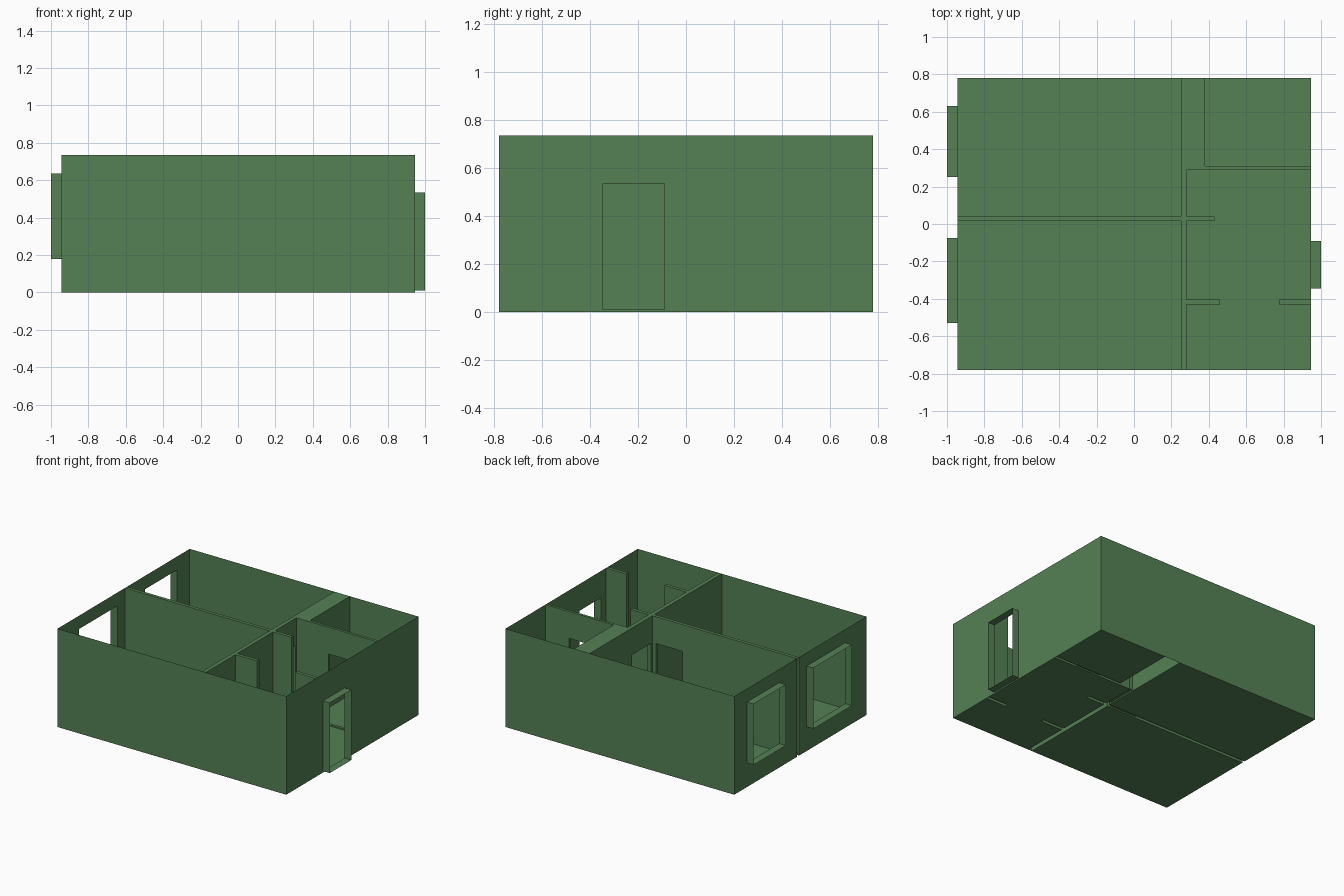
import bpy, bmesh

if "Cube" in bpy.data.objects:
    bpy.data.objects.remove(bpy.data.objects["Cube"])

H = 0.735            # wall height
DOOR = (0.01, 0.535) # door bottom and top
WIN = (0.18, 0.635)  # window bottom and top
XO, YO = 0.945, 0.78 # outer footprint

green = bpy.data.materials.new("green_plaster")
green.diffuse_color = (0.09, 0.22, 0.09, 1)
green.use_nodes = True
green.node_tree.nodes["Principled BSDF"].inputs["Base Color"].default_value = green.diffuse_color


def finish(name, bm):
    bmesh.ops.remove_doubles(bm, verts=bm.verts[:], dist=1e-4)
    me = bpy.data.meshes.new(name)
    bm.to_mesh(me)
    bm.free()
    me.materials.append(green)
    ob = bpy.data.objects.new(name, me)
    bpy.context.collection.objects.link(ob)


def face(bm, pts):
    bm.faces.new([bm.verts.new(p) for p in pts])


def wall(bm, p, q, opening=None):
    """Upright sheet from p to q; opening = (start, end, bottom, top) along x or y."""
    axis = 0 if abs(p[0] - q[0]) > 1e-6 else 1

    def panel(a, b, z0, z1):
        pa, pb = list(p), list(p)
        pa[axis], pb[axis] = a, b
        face(bm, [(*pa, z0), (*pb, z0), (*pb, z1), (*pa, z1)])

    a, b = p[axis], q[axis]
    if opening is None:
        panel(a, b, 0, H)
        return
    s, e, z0, z1 = opening
    if a > b:
        s, e = e, s
    panel(a, s, 0, H)
    panel(e, b, 0, H)
    panel(s, e, 0, z0)
    panel(s, e, z1, H)


def room(name, outline, openings):
    """Floor plus walls around a counter-clockwise outline; openings keyed by edge."""
    bm = bmesh.new()
    face(bm, [(x, y, 0) for x, y in outline])
    for i, p in enumerate(outline):
        wall(bm, p, outline[(i + 1) % len(outline)], openings.get(i))
    finish(name, bm)


def reveal(name, axis, d0, d1, s, e, z0, z1):
    """Open tube lining an opening, running along axis from d0 to d1."""
    bm = bmesh.new()
    ring = [(s, z0), (e, z0), (e, z1), (s, z1)]
    pt = (lambda d, c: (d, c[0], c[1])) if axis == 'x' else (lambda d, c: (c[0], d, c[1]))
    for i in range(4):
        a, b = ring[i], ring[(i + 1) % 4]
        face(bm, [pt(d0, a), pt(d0, b), pt(d1, b), pt(d1, a)])
    finish(name, bm)


# Openings
win_back = (0.25, 0.63, *WIN)
win_front = (-0.53, -0.075, *WIN)
entrance = (-0.345, -0.09, *DOOR)
hall_door = (0.055, 0.28, *DOOR)
link_door = (0.0, 0.22, *DOOR)
bath_door = (0.545, 0.75, *DOOR)

# Rooms
room("back_room", [(-XO, 0.04), (0.25, 0.04), (0.25, YO), (-XO, YO)],
     {0: link_door, 1: hall_door, 3: win_back})
room("front_room", [(-XO, -YO), (0.25, -YO), (0.25, 0.015), (-XO, 0.015)],
     {2: link_door, 3: win_front})
room("bathroom", [(0.38, 0.31), (XO, 0.31), (XO, YO), (0.38, YO)], {0: bath_door})
room("hall_and_kitchen",
     [(0.28, -YO), (XO, -YO), (XO, -0.43), (0.775, -0.43), (0.775, -0.405), (XO, -0.405),
      (XO, 0.29), (0.28, 0.29), (0.28, 0.04), (0.43, 0.04), (0.43, 0.015), (0.28, 0.015),
      (0.28, -0.405), (0.46, -0.405), (0.46, -0.43), (0.28, -0.43)],
     {5: entrance, 6: bath_door, 7: hall_door})

# Window and door linings
reveal("back_window_frame", 'x', -1, -XO, *win_back)
reveal("front_window_frame", 'x', -1, -XO, *win_front)
reveal("entrance_frame", 'x', XO, 1, *entrance)
reveal("hall_door_frame", 'x', 0.25, 0.28, *hall_door)
reveal("link_door_frame", 'y', 0.015, 0.04, *link_door)
reveal("bath_door_frame", 'y', 0.29, 0.31, *bath_door)

# Caps over the gaps between rooms, and the outer strips closing the gaps
bm = bmesh.new()
cap = [(-XO, 0.015), (0.25, 0.015), (0.25, -YO), (0.28, -YO), (0.28, -0.43), (0.46, -0.43),
       (0.46, -0.405), (0.28, -0.405), (0.28, 0.015), (0.43, 0.015), (0.43, 0.04), (0.28, 0.04),
       (0.28, 0.29), (XO, 0.29), (XO, 0.31), (0.38, 0.31), (0.38, YO), (0.25, YO),
       (0.25, 0.04), (-XO, 0.04)]
stub = [(0.775, -0.43), (XO, -0.43), (XO, -0.405), (0.775, -0.405)]
for outline in (cap, stub):
    face(bm, [(x, y, H) for x, y in outline])
for p, q in (((0.25, -YO), (0.28, -YO)), ((0.38, YO), (0.25, YO)),
             ((XO, 0.29), (XO, 0.31)), ((XO, -0.43), (XO, -0.405))):
    wall(bm, p, q)
finish("wall_caps", bm)
